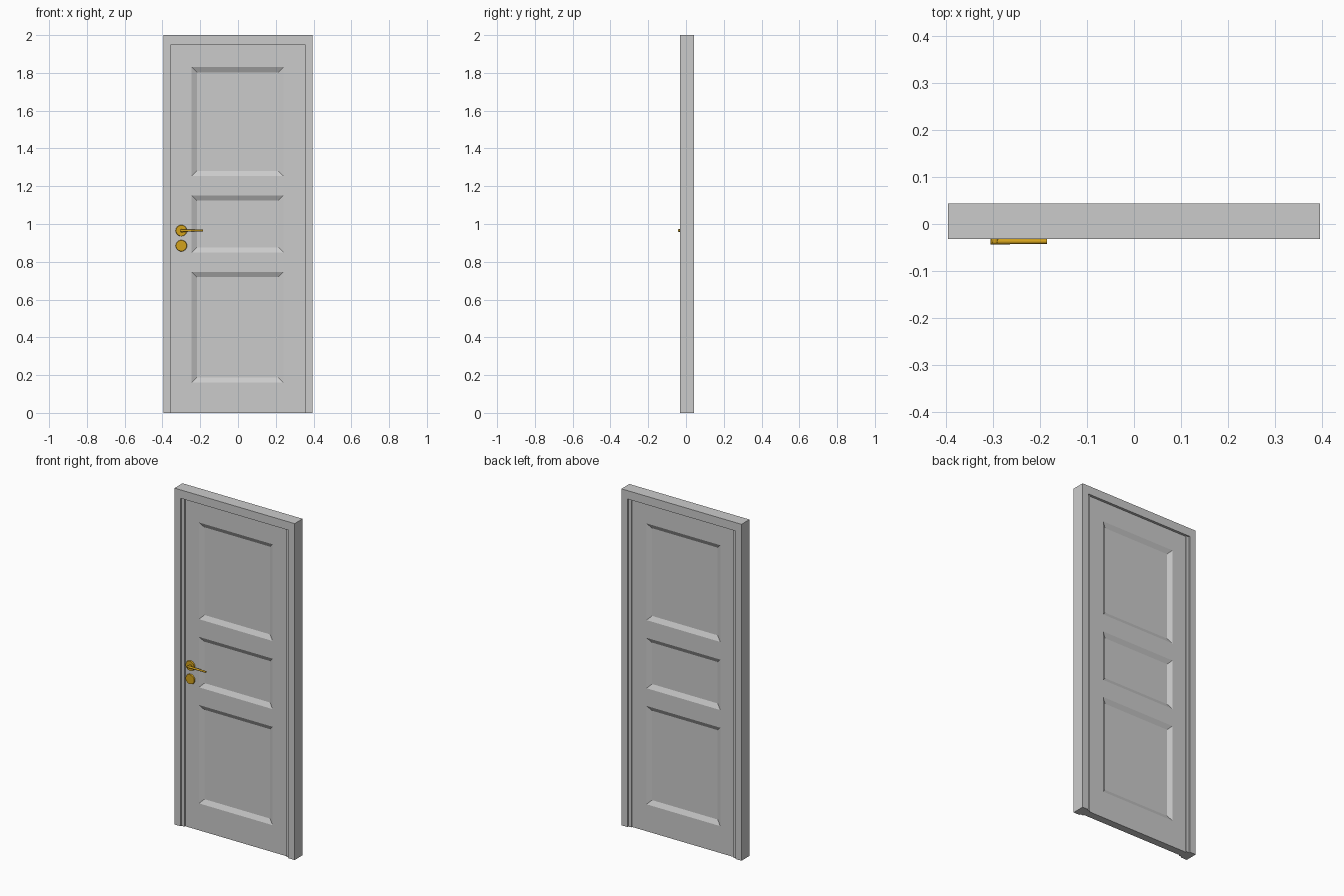
import bpy, bmesh
from mathutils import Vector, Matrix
from math import pi

cube = bpy.data.objects.get("Cube")
if cube:
    bpy.data.objects.remove(cube)

W, H = 0.395, 2.0            # half width and height of the frame
FRONT, BACK = -0.032, 0.043  # frame faces
LEAF_F, LEAF_B = -0.017, 0.028


def material(name, color, metallic=0.0):
    m = bpy.data.materials.new(name)
    m.use_nodes = True
    m.diffuse_color = (*color, 1)
    m.node_tree.nodes["Principled BSDF"].inputs["Base Color"].default_value = (*color, 1)
    return m


GREY = material("light grey paint", (0.6, 0.6, 0.6))
BRASS = material("brass", (0.65, 0.36, 0.012))


def finish(name, bm, mat, smooth=False):
    bmesh.ops.recalc_face_normals(bm, faces=bm.faces)
    me = bpy.data.meshes.new(name)
    bm.to_mesh(me)
    bm.free()
    me.materials.append(mat)
    ob = bpy.data.objects.new(name, me)
    bpy.context.collection.objects.link(ob)
    if smooth:
        bpy.ops.object.select_all(action='DESELECT')
        ob.select_set(True)
        bpy.context.view_layer.objects.active = ob
        bpy.ops.object.shade_smooth_by_angle(angle=pi / 5)
    return ob


def prism(name, outline, mat=GREY):
    """Extrude an x-z outline through the depth of the frame."""
    bm = bmesh.new()
    face = bm.faces.new([bm.verts.new((x, FRONT, z)) for x, z in outline])
    ext = bmesh.ops.extrude_face_region(bm, geom=[face])["geom"]
    bmesh.ops.translate(bm, vec=(0, BACK - FRONT, 0),
                        verts=[v for v in ext if isinstance(v, bmesh.types.BMVert)])
    return finish(name, bm, mat)


def box(name, lo, hi, mat=GREY):
    lo, hi = Vector(lo), Vector(hi)
    bm = bmesh.new()
    bmesh.ops.create_cube(bm, size=1, matrix=Matrix.Translation((lo + hi) / 2)
                          @ Matrix.Diagonal((*(hi - lo), 1)))
    return finish(name, bm, mat)


# Mitred frame: two jambs and the head
JAMB, HEAD = W - 0.04, H - 0.05
for side, s in (("left", 1), ("right", -1)):
    prism(side + "_jamb", [(s * W, 0), (s * W, H), (s * JAMB, HEAD), (s * JAMB, 0)])
    # Stop strip stepping down from the jamb to the leaf
    xs = sorted((s * 0.335, s * JAMB))
    box(side + "_stop", (xs[0], -0.024, 0), (xs[1], 0.035, HEAD))
prism("head", [(-W, H), (W, H), (JAMB, HEAD), (-JAMB, HEAD)])

# Door leaf: a grid whose panel cells are sunk with sloping borders
XS = (-0.335, -0.245, 0.24, 0.335)
ZS = (0, 0.16, 0.745, 0.85, 1.15, 1.255, 1.83, HEAD)
bm = bmesh.new()
for y, sign in ((LEAF_F, 1), (LEAF_B, -1)):
    grid = [[bm.verts.new((x, y, z)) for x in XS] for z in ZS]
    panels = []
    for j in range(len(ZS) - 1):
        for i in range(len(XS) - 1):
            quad = [grid[j][i], grid[j][i + 1], grid[j + 1][i + 1], grid[j + 1][i]]
            f = bm.faces.new(quad[::sign])
            if i == 1 and j % 2 == 1:
                panels.append(f)
    bm.normal_update()
    bmesh.ops.inset_individual(bm, faces=panels, thickness=0.038, depth=-0.014)
rim = [e for e in bm.edges if e.is_boundary]
bmesh.ops.bridge_loops(bm, edges=rim)
finish("door_leaf", bm, GREY)


# Brass fittings
def disc(name, x, z, radius, y0, y1):
    bm = bmesh.new()
    bmesh.ops.create_cone(bm, cap_ends=True, segments=32, radius1=radius,
                          radius2=radius * 0.93, depth=y1 - y0,
                          matrix=Matrix.Translation((x, (y0 + y1) / 2, z))
                          @ Matrix.Rotation(-pi / 2, 4, 'X') @ Matrix.Rotation(pi, 4, 'X'))
    return finish(name, bm, BRASS, True)


HX, HZ = -0.3, 0.965
disc("handle_rose", HX, HZ, 0.03, -0.024, LEAF_F)
disc("lock_rose", HX, HZ - 0.08, 0.03, -0.024, LEAF_F)
disc("handle_neck", HX + 0.004, HZ, 0.009, -0.039, -0.02)

# Lever tapering slightly to its free end
bm = bmesh.new()
bmesh.ops.create_cone(bm, cap_ends=True, segments=16, radius1=0.0065, radius2=0.005,
                      depth=0.12, matrix=Matrix.Translation((HX + 0.055, -0.037, HZ))
                      @ Matrix.Rotation(pi / 2, 4, 'Y'))
finish("handle_lever", bm, BRASS, True)
